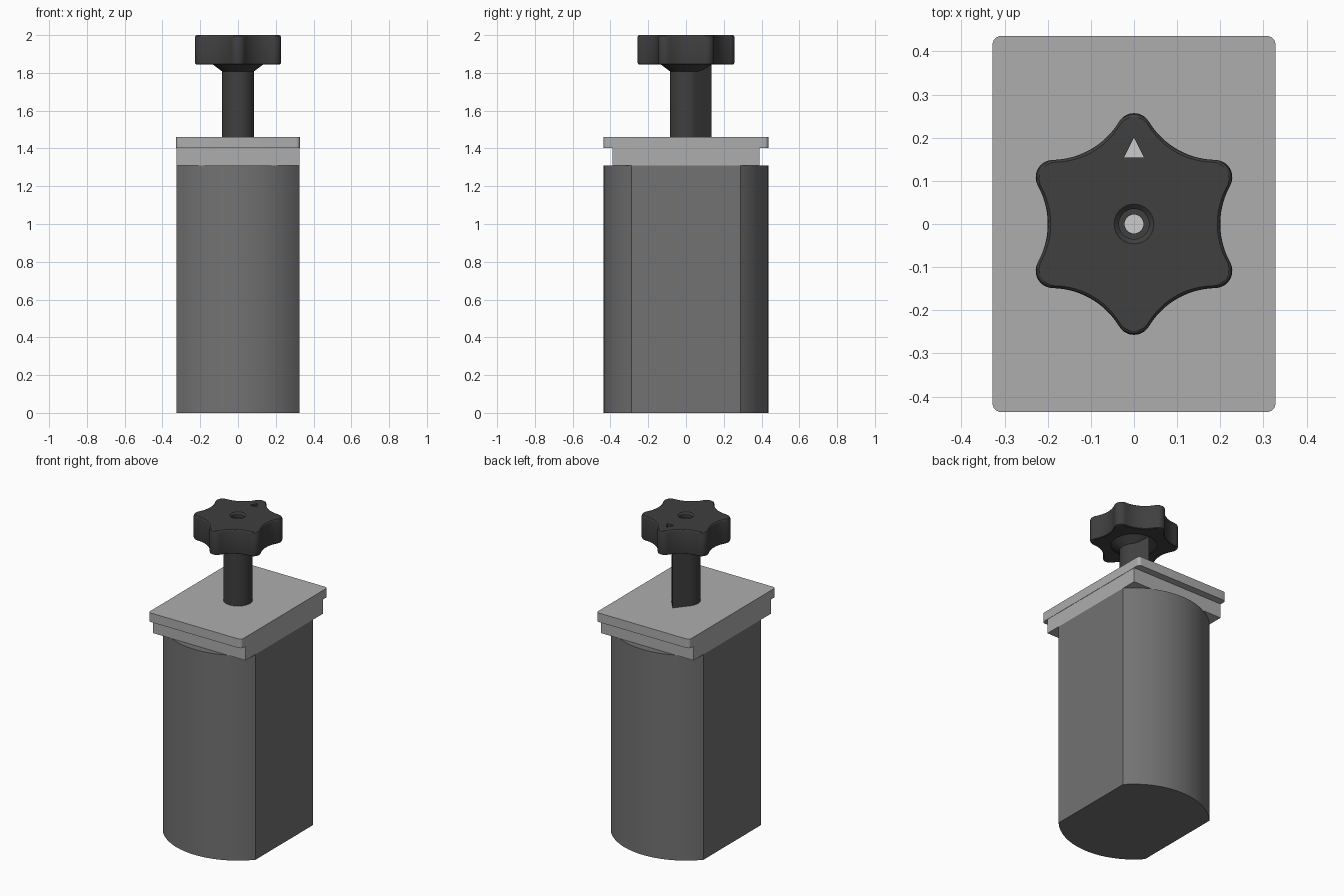
import bpy, bmesh
from math import sin, cos, pi, radians, degrees, acos, asin, atan2, sqrt, hypot

if "Cube" in bpy.data.objects:
    bpy.data.objects.remove(bpy.data.objects["Cube"])


def mat(name, v):
    m = bpy.data.materials.new(name)
    m.diffuse_color = (v, v, v, 1)
    m.use_nodes = True
    m.node_tree.nodes["Principled BSDF"].inputs["Base Color"].default_value = m.diffuse_color
    return m


BODY, PLATE, DARK, LIGHT = (mat("body_grey", 0.17), mat("plate_grey", 0.42),
                            mat("knob_dark", 0.05), mat("marker_light", 0.65))


def loft(name, outline, levels, material):
    """Stack scaled copies of an outline at (z, scale) levels and cap both ends."""
    bm = bmesh.new()
    rings = [[bm.verts.new((x * s, y * s, z)) for x, y in outline] for z, s in levels]
    n = len(outline)
    for a, b in zip(rings, rings[1:]):
        for i in range(n):
            j = (i + 1) % n
            bm.faces.new((a[i], a[j], b[j], b[i]))
    bm.faces.new(rings[0][::-1])
    bm.faces.new(rings[-1])
    bmesh.ops.recalc_face_normals(bm, faces=bm.faces)
    me = bpy.data.meshes.new(name)
    bm.to_mesh(me)
    bm.free()
    ob = bpy.data.objects.new(name, me)
    bpy.context.collection.objects.link(ob)
    me.materials.append(material)
    return ob


def arc(cx, cy, r, a0, a1, n):
    return [(cx + r * cos(radians(a0 + (a1 - a0) * i / n)),
             cy + r * sin(radians(a0 + (a1 - a0) * i / n))) for i in range(n + 1)]


def circle(r, n=48):
    return arc(0, 0, r, 0, 360, n)[:-1]


def rect(hx, hy, r=0):
    if not r:
        return [(-hx, -hy), (hx, -hy), (hx, hy), (-hx, hy)]
    pts = []
    for k, (sx, sy) in enumerate([(1, 1), (-1, 1), (-1, -1), (1, -1)]):
        pts += arc(sx * (hx - r), sy * (hy - r), r, 90 * k, 90 * k + 90, 6)
    return pts


def smooth(ob):
    bpy.ops.object.select_all(action='DESELECT')
    ob.select_set(True)
    bpy.context.view_layer.objects.active = ob
    bpy.ops.object.shade_smooth_by_angle(angle=radians(30))


def cut(ob, cutter):
    m = ob.modifiers.new("cut", 'BOOLEAN')
    m.operation, m.solver, m.object = 'DIFFERENCE', 'EXACT', cutter
    bpy.context.view_layer.objects.active = ob
    bpy.ops.object.modifier_apply(modifier=m.name)
    bpy.data.objects.remove(cutter)


# Body: cylinder with two flat sides
R, HX = 0.436, 0.326
a = degrees(acos(HX / R))
body = loft("body", arc(0, 0, R, a, 180 - a, 32) + arc(0, 0, R, 180 + a, 360 - a, 32),
            [(0, 1), (1.31, 1)], BODY)
smooth(body)

# Stepped cap
loft("cap_step", rect(0.326, 0.39), [(1.31, 1), (1.402, 1)], PLATE)
smooth(loft("cap_plate", rect(0.328, 0.436, 0.02), [(1.402, 1), (1.46, 1)], PLATE))

# Teardrop stem pointing to the back
r, tip = 0.085, 0.135
t = degrees(acos(r / tip))
smooth(loft("stem", arc(0, 0, r, 90 + t, 450 - t, 40) + [(0, tip)],
            [(1.455, 1), (1.85, 1)], DARK))

# Flared collar under the knob
smooth(loft("collar", circle(1), [(1.808, 0.085), (1.848, 0.138)], DARK))

# Six-lobed knob: convex tips tangent to concave valleys
rt, rv, r_tip, r_val = 0.04, 0.184, 0.257, 0.2
ct, cv = r_tip - rt, r_val + rv
tx, ty = ct * cos(pi / 6), ct * sin(pi / 6)
ang = degrees(atan2(-ty, cv - tx))
half = degrees(atan2(ty, cv - tx))
star = []
for k in range(6):
    base = 60 * k
    # valley centred on angle base, then the tip at base + 30
    vx, vy = cv * cos(radians(base)), cv * sin(radians(base))
    star += arc(vx, vy, rv, base + 180 + half, base + 180 - half, 12)[:-1]
    px, py = ct * cos(radians(base + 30)), ct * sin(radians(base + 30))
    star += arc(px, py, rt, base + ang, base + 60 - ang, 14)[:-1]
knob = loft("knob", star, [(1.845, 0.97), (1.848, 0.99), (1.856, 1), (1.988, 1),
                           (1.996, 0.988), (2.0, 0.965)], DARK)

# Stepped centre hole and triangular pointer recess
cut(knob, loft("hole_cutter", circle(1, 40), [(1.94, 0.022), (1.97, 0.022), (1.9701, 0.035),
                                              (1.99, 0.035), (2.01, 0.057)], DARK))
tri = [(-0.023, 0.154), (0.023, 0.154), (0, 0.2)]
cut(knob, loft("pointer_cutter", tri, [(1.95, 1), (2.02, 1)], DARK))
smooth(knob)

# Light floors seen inside the recesses
loft("hole_floor", circle(0.0225, 40), [(1.935, 1), (1.945, 1)], LIGHT)
loft("pointer_floor", tri, [(1.945, 1), (1.96, 1)], LIGHT)
